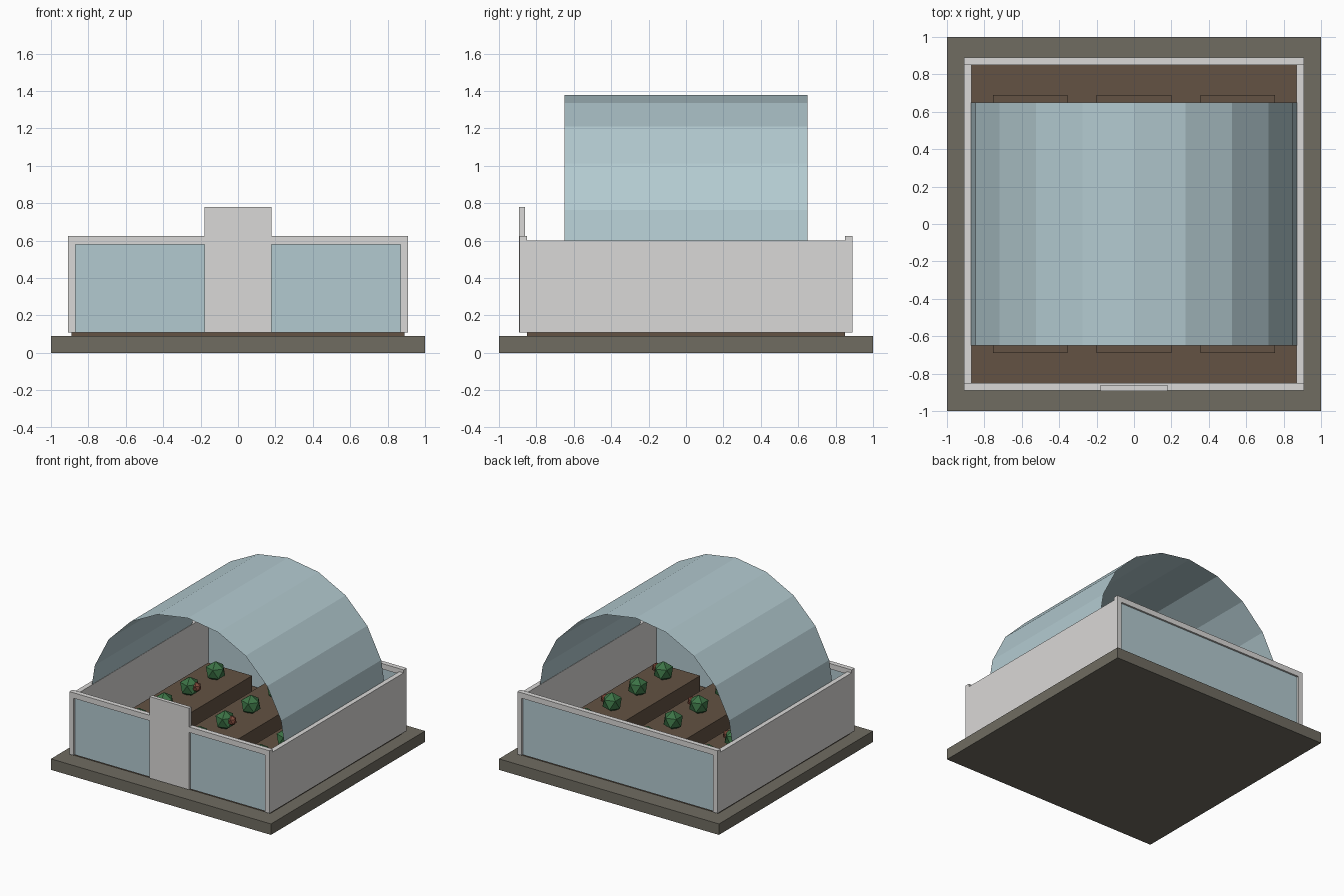
import bpy
import bmesh
import math

cube = bpy.data.objects.get("Cube")
if cube:
    bpy.data.objects.remove(cube, do_unlink=True)


def material(name, rgb):
    mat = bpy.data.materials.new(name)
    mat.use_nodes = True
    color = (*rgb, 1)
    mat.diffuse_color = color
    bsdf = next(n for n in mat.node_tree.nodes if n.type == 'BSDF_PRINCIPLED')
    bsdf.inputs["Base Color"].default_value = color
    return mat


STONE = material("grey stone", (0.16, 0.15, 0.12))
SOIL = material("brown soil", (0.125, 0.084, 0.056))
FRAME = material("pale frame", (0.70, 0.69, 0.68))
GLASS = material("blue grey glass", (0.45, 0.59, 0.63))
LEAF = material("leaf green", (0.045, 0.17, 0.06))
FRUIT = material("dull red fruit", (0.22, 0.07, 0.045))


def add_object(name, bm, mat):
    bmesh.ops.recalc_face_normals(bm, faces=bm.faces)
    mesh = bpy.data.meshes.new(name)
    bm.to_mesh(mesh)
    bm.free()
    mesh.materials.append(mat)
    obj = bpy.data.objects.new(name, mesh)
    bpy.context.collection.objects.link(obj)
    return obj


def box(name, mat, xs, ys, zs):
    """Box between the low and high limits on each axis."""
    bm = bmesh.new()
    bmesh.ops.create_cube(bm, size=1)
    for v in bm.verts:
        v.co = [lim[0] if c < 0 else lim[1] for c, lim in zip(v.co, (xs, ys, zs))]
    return add_object(name, bm, mat)


def ball(name, mat, center, radius):
    bm = bmesh.new()
    bmesh.ops.create_icosphere(bm, subdivisions=1, radius=radius)
    bmesh.ops.translate(bm, verts=bm.verts, vec=center)
    return add_object(name, bm, mat)


# Foundation and soil floor
box("foundation", STONE, (-1, 1), (-1, 1), (0, 0.09))
box("soil_floor", SOIL, (-0.89, 0.89), (-0.85, 0.85), (0.09, 0.125))

# Solid side walls
for side, s in (("left", 1), ("right", -1)):
    box(side + "_wall", FRAME, sorted((0.87 * s, 0.91 * s)), (-0.89, 0.89), (0.11, 0.60))

# Glazed end walls with a top rail and corner posts
for end, s in (("front", -1), ("back", 1)):
    ys = sorted((0.85 * s, 0.89 * s))
    box(end + "_rail", FRAME, (-0.91, 0.91), ys, (0.58, 0.625))
    box(end + "_glass", GLASS, (-0.87, 0.87), sorted((0.86 * s, 0.875 * s)), (0.11, 0.58))

# Door
box("door", FRAME, (-0.18, 0.18), (-0.892, -0.862), (0.11, 0.78))

# Faceted barrel roof, open at both ends
RADIUS, SPRING, SIDES = 0.89, 0.49, 10
bm = bmesh.new()
rows = []
for i in range(SIDES + 1):
    a = math.pi * i / SIDES
    x, z = RADIUS * math.cos(a), SPRING + RADIUS * math.sin(a)
    rows.append([bm.verts.new((x, y, z)) for y in (-0.65, 0.65)])
for (a, b), (c, d) in zip(rows, rows[1:]):
    bm.faces.new((a, c, d, b))
roof = add_object("barrel_roof", bm, GLASS)
if roof.data.polygons[SIDES // 2].normal.z < 0:
    roof.data.flip_normals()

# Raised beds with rows of plants, every second plant bearing fruit
BED_TOP = 0.30
for i, x in enumerate((-0.555, 0, 0.555)):
    box(f"bed_{i + 1}", SOIL, (x - 0.2, x + 0.2), (-0.69, 0.69), (0.12, BED_TOP))
    for j in range(4):
        y = -0.5 + j / 3
        ball(f"plant_{i + 1}_{j + 1}", LEAF, (x, y, BED_TOP + 0.058), 0.08)
        if (i + j) % 2 == 0:
            ball(f"fruit_{i + 1}_{j + 1}", FRUIT, (x + 0.06, y, BED_TOP + 0.07), 0.04)
